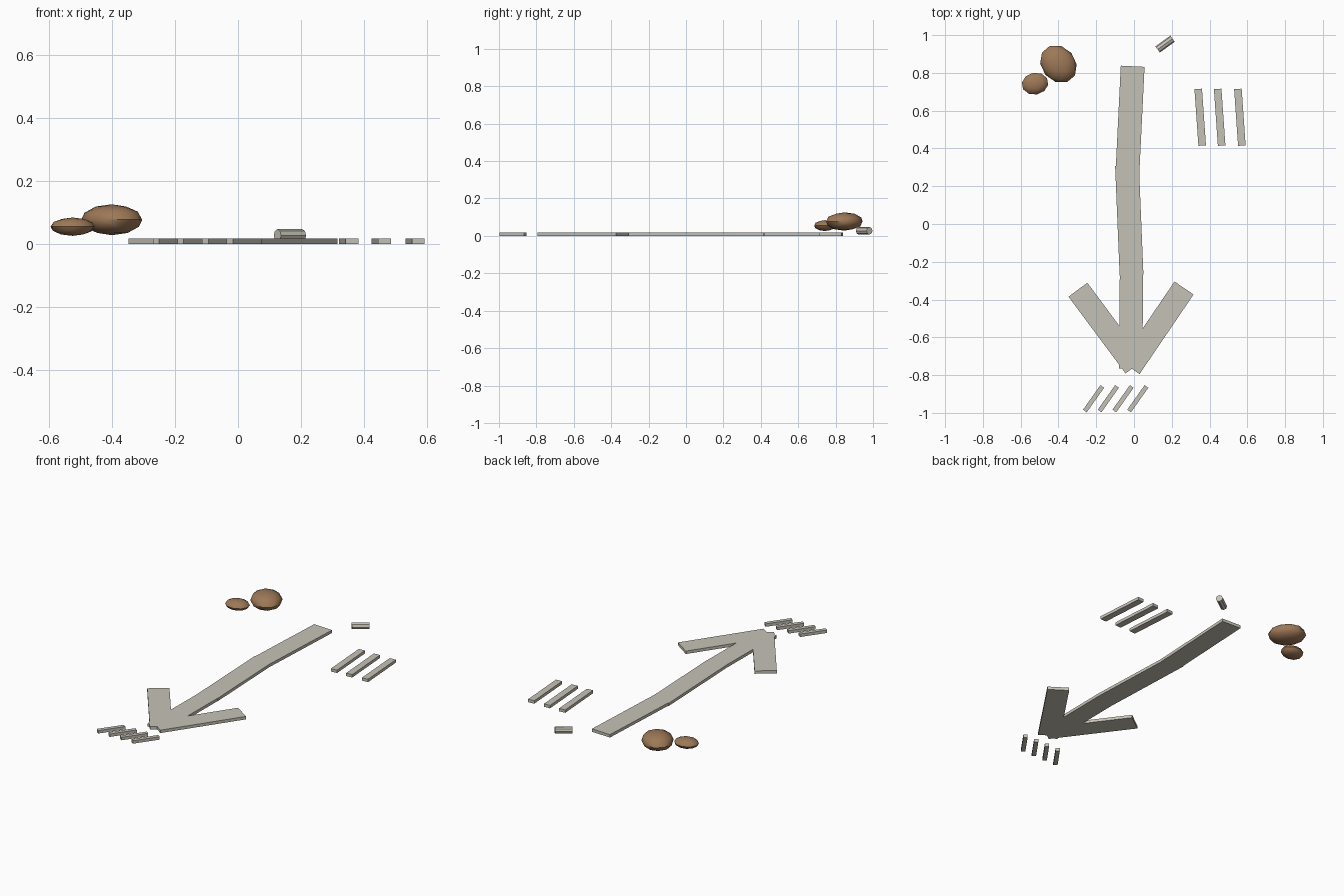
import bpy
from math import atan2, radians
from mathutils import Vector

cube = bpy.data.objects.get("Cube")
if cube:
    bpy.data.objects.remove(cube, do_unlink=True)


def make_material(name, rgb):
    mat = bpy.data.materials.new(name)
    mat.use_nodes = True
    color = (*rgb, 1)
    mat.diffuse_color = color
    mat.node_tree.nodes["Principled BSDF"].inputs["Base Color"].default_value = color
    return mat


chalk = make_material("chalk_grey", (0.56, 0.54, 0.47))
brown = make_material("stone_brown", (0.34, 0.19, 0.095))
THICK = 0.018


def finish(name, mat):
    obj = bpy.context.object
    obj.name = name
    obj.data.materials.append(mat)
    return obj


def bar(name, start, end, width):
    """Flat slab lying on the ground between two points."""
    a, b = Vector(start), Vector(end)
    d, mid = b - a, (a + b) / 2
    bpy.ops.mesh.primitive_cube_add(size=1, location=(mid.x, mid.y, THICK / 2),
                                    rotation=(0, 0, atan2(d.y, d.x)))
    obj = finish(name, chalk)
    obj.scale = (d.length, width, THICK)


def stone(name, location, size, turn):
    """Flattened pebble."""
    bpy.ops.mesh.primitive_ico_sphere_add(subdivisions=2, radius=1, location=location,
                                          rotation=(0, 0, radians(turn)))
    obj = finish(name, brown)
    obj.scale = size
    bpy.ops.object.transform_apply(location=False, rotation=False, scale=True)
    bpy.ops.object.shade_smooth_by_angle(angle=radians(35))


# Arrow shaft in three slightly bent strokes
bar("shaft_back", (-0.007, 0.835), (-0.036, 0.245), 0.126)
bar("shaft_middle", (-0.037, 0.31), (-0.013, -0.27), 0.126)
bar("shaft_front", (-0.013, -0.25), (-0.018, -0.765), 0.124)

# Arrow head
bar("head_right", (-0.297, -0.348), (0.005, -0.754), 0.124)
bar("head_left", (0.265, -0.339), (-0.021, -0.76), 0.122)

# Short slanted ticks in front of the tip
for i in range(4):
    x = -0.168 + i * 0.078
    bar(f"front_tick_{i + 1}", (x, -0.86), (x - 0.092, -0.99), 0.024)

# Longer tally marks beside the shaft
for i, x in enumerate((0.34, 0.443, 0.55)):
    bar(f"tally_mark_{i + 1}", (x, 0.715), (x + 0.021, 0.415), 0.04)

# Stick of chalk lying behind the arrow
a, b = Vector((0.125, 0.924, 0.027)), Vector((0.204, 0.981, 0.027))
bpy.ops.mesh.primitive_cylinder_add(vertices=8, radius=0.02, depth=(b - a).length,
                                    location=(a + b) / 2)
stick = finish("chalk_stick", chalk)
stick.rotation_euler = (b - a).to_track_quat("Z", "Y").to_euler()
bpy.ops.object.shade_smooth_by_angle(angle=radians(30))

# Two pebbles
stone("large_stone", (-0.4, 0.847, 0.077), (0.108, 0.09, 0.049), -50)
stone("small_stone", (-0.524, 0.743, 0.055), (0.071, 0.058, 0.029), 10)
